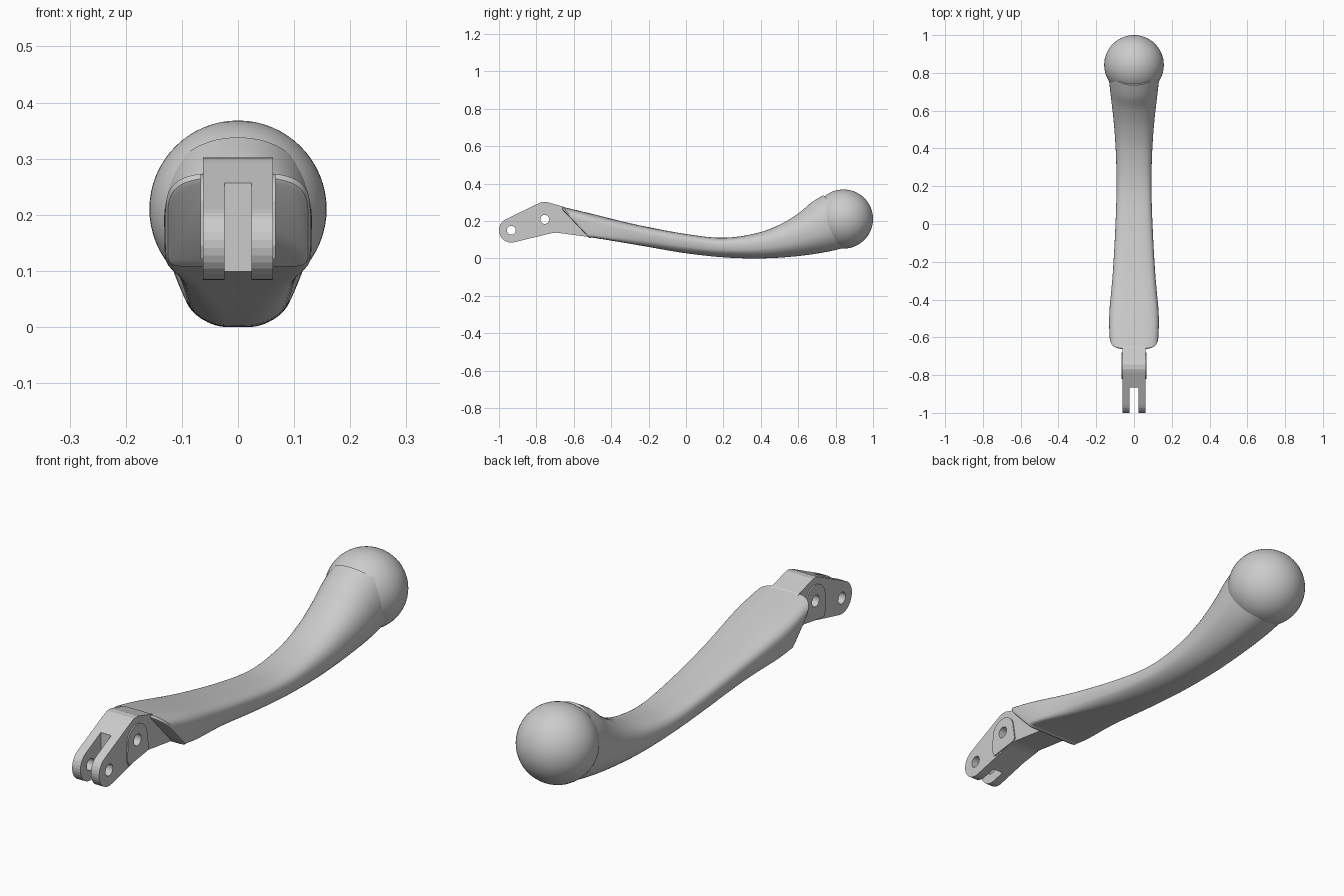
import bpy, bmesh, math
from mathutils import Vector

if "Cube" in bpy.data.objects:
    bpy.data.objects.remove(bpy.data.objects["Cube"])

grey = bpy.data.materials.new("light grey")
grey.use_nodes = True
grey.diffuse_color = (0.6, 0.6, 0.6, 1)
grey.node_tree.nodes["Principled BSDF"].inputs["Base Color"].default_value = grey.diffuse_color


def finish(bm, name, smooth=None):
    bmesh.ops.recalc_face_normals(bm, faces=bm.faces)
    mesh = bpy.data.meshes.new(name)
    bm.to_mesh(mesh)
    bm.free()
    mesh.materials.append(grey)
    ob = bpy.data.objects.new(name, mesh)
    bpy.context.collection.objects.link(ob)
    if smooth:
        bpy.ops.object.select_all(action='DESELECT')
        ob.select_set(True)
        bpy.context.view_layer.objects.active = ob
        bpy.ops.object.shade_smooth_by_angle(angle=math.radians(smooth))
    return ob


def side_plate(name, outline, half):
    """Extrude a (y, z) outline from -half to +half in x."""
    bm = bmesh.new()
    face = bm.faces.new([bm.verts.new((-half, y, z)) for y, z in outline])
    ext = bmesh.ops.extrude_face_region(bm, geom=[face])
    moved = [v for v in ext["geom"] if isinstance(v, bmesh.types.BMVert)]
    bmesh.ops.translate(bm, verts=moved, vec=(2 * half, 0, 0))
    return finish(bm, name)


def arc(cy, cz, r, start, end, n):
    angles = [math.radians(start + (end - start) * i / n) for i in range(n + 1)]
    return [(cy + r * math.cos(a), cz + r * math.sin(a)) for a in angles]


def cut(target, cutter):
    mod = target.modifiers.new(cutter.name, 'BOOLEAN')
    mod.operation = 'DIFFERENCE'
    mod.solver = 'EXACT'
    mod.object = cutter
    cutter.hide_render = True
    cutter.hide_set(True)
    cutter.display_type = 'WIRE'


# Forked bracket with pin bosses
FRONT_PIN, REAR_PIN = (-0.934, 0.15), (-0.755, 0.208)
bracket = side_plate("fork_bracket", arc(*FRONT_PIN, 0.066, 115, 285, 14) + [
    (-0.72, 0.134), (-0.69, 0.137), (-0.66, 0.133), (-0.46, 0.106),
    (-0.62, 0.255), (-0.655, 0.276), (-0.72, 0.294), (-0.745, 0.302),
    (-0.77, 0.301), (-0.79, 0.293)], 0.062)
boss = side_plate("pin_boss", arc(*REAR_PIN, 0.065, 15, 165, 14) + [
    (-0.82, 0.145), (-0.81, 0.121), (-0.69, 0.138), (-0.68, 0.147)], 0.067)

slot = side_plate("slot_cutter", [(-1.1, 0), (-0.865, 0), (-0.865, 0.4), (-1.1, 0.4)], 0.024)
front_hole = side_plate("front_hole_cutter", arc(*FRONT_PIN, 0.024, 0, 345, 23), 0.2)
rear_hole = side_plate("rear_hole_cutter", arc(*REAR_PIN, 0.024, 0, 345, 23), 0.2)
for cutter in (slot, front_hole, rear_hole):
    cut(bracket, cutter)
cut(boss, rear_hole)

# Handle sections: top y, top z, bottom y, bottom z, half width, taper, top and bottom squareness
SECTIONS = [
    (-0.66, 0.275, -0.505, 0.111, 0.129, 0.0, 3.6, 12),
    (-0.52, 0.242, -0.42, 0.098, 0.131, 0.05, 3.6, 10),
    (-0.27, 0.181, -0.23, 0.066, 0.112, 0.2, 3.6, 7),
    (0, 0.13, 0, 0.027, 0.098, 0.35, 3.5, 5),
    (0.2, 0.11, 0.22, 0.004, 0.0925, 0.42, 3.2, 4),
    (0.375, 0.134, 0.42, 0, 0.097, 0.42, 2.8, 4),
    (0.5, 0.18, 0.6, 0.012, 0.108, 0.4, 2.5, 3.5),
    (0.6, 0.24, 0.75, 0.034, 0.122, 0.32, 2.3, 3),
    (0.67, 0.298, 0.86, 0.06, 0.132, 0.25, 2.2, 2.6),
    (0.735, 0.338, 0.942, 0.09, 0.137, 0.12, 2.1, 2.3),
]


def blend(a, b, c, d, t):
    """Smooth curve from b to c."""
    return b + 0.5 * t * (c - a + t * (2*a - 5*b + 4*c - d + t * (3 * (b - c) + d - a)))


def section_ring(s, n=56):
    ty, tz, by, bz, w, taper, n_top, n_bot = s
    top, bottom = Vector((0, ty, tz)), Vector((0, by, bz))
    mid, up = (top + bottom) / 2, (top - bottom) / 2
    ring = []
    for i in range(n):
        a = 2 * math.pi * (i + 0.5) / n
        c, d = math.cos(a), math.sin(a)
        p = 2 / (n_top if d > 0 else n_bot)
        u = math.copysign(abs(c) ** p, c)
        v = math.copysign(abs(d) ** p, d)
        if v < 0:
            u *= 1 - taper * v * v
        ring.append(mid + up * v + Vector((w * u, 0, 0)))
    return ring


rings = []
last = len(SECTIONS) - 1
for i in range(last):
    four = [SECTIONS[min(max(i + k, 0), last)] for k in (-1, 0, 1, 2)]
    for step in range(6):
        rings.append(section_ring([blend(*vals, step / 6) for vals in zip(*four)]))
rings.append(section_ring(SECTIONS[-1]))

# Softened rim on the slanted front face
centre = sum(rings[0], Vector()) / len(rings[0])
for scale, shift in ((0.97, 0.006), (0.92, 0.008)):
    rings.insert(0, [centre + (p - centre) * scale + Vector((0, -shift, -shift))
                     for p in section_ring(SECTIONS[0])])

bm = bmesh.new()
loops = [[bm.verts.new(p) for p in ring] for ring in rings]
for a, b in zip(loops, loops[1:]):
    for j in range(len(a)):
        k = (j + 1) % len(a)
        bm.faces.new((a[j], a[k], b[k], b[j]))
bm.faces.new(loops[0])
bm.faces.new(loops[-1])
finish(bm, "handle", 40)

# Ball knob
bm = bmesh.new()
bmesh.ops.create_uvsphere(bm, u_segments=56, v_segments=32, radius=0.158)
bmesh.ops.translate(bm, verts=bm.verts, vec=(0, 0.842, 0.21))
finish(bm, "ball_knob", 40)
